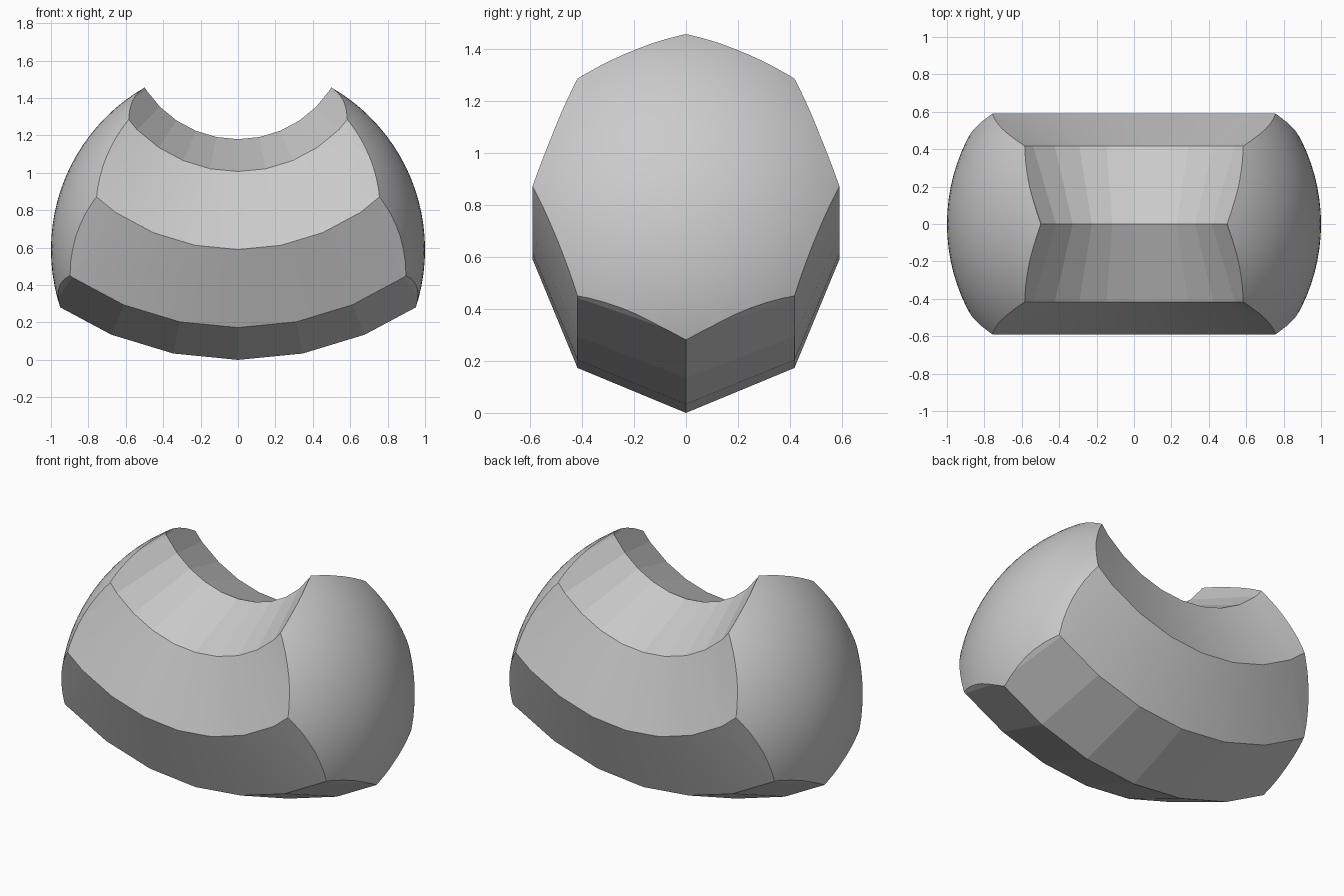
import bpy
import math

if "Cube" in bpy.data.objects:
    bpy.data.objects.remove(bpy.data.objects["Cube"], do_unlink=True)

TUBE = 0.59           # radius of the octagonal tube
BEND = 2 * TUBE       # radius of the bend

# Octagonal ring standing upright, its lowest point on the ground
bpy.ops.mesh.primitive_torus_add(
    major_segments=32, minor_segments=8,
    major_radius=BEND, minor_radius=TUBE,
    location=(0, 0, BEND + TUBE), rotation=(math.pi / 2, 0, 0))
body = bpy.context.object
body.name = "curved_octagonal_body"

# Ball that trims the ring to a short arc with domed ends
bpy.ops.mesh.primitive_uv_sphere_add(
    segments=96, ring_count=48, radius=1, location=(0, 0, TUBE))
ball = bpy.context.object
ball.name = "dome_cutter"
ball.hide_render = True

# Keep only what the ring and the ball share
trim = body.modifiers.new("domed_ends", "BOOLEAN")
trim.operation = "INTERSECT"
trim.solver = "EXACT"
trim.object = ball

bpy.ops.object.select_all(action="DESELECT")
body.select_set(True)
bpy.context.view_layer.objects.active = body
bpy.ops.object.modifier_apply(modifier=trim.name)
bpy.data.objects.remove(ball, do_unlink=True)

# Smooth domes, flat tube facets
bpy.ops.object.transform_apply(location=True, rotation=True, scale=True)
bpy.ops.object.shade_smooth_by_angle(angle=math.radians(5))
